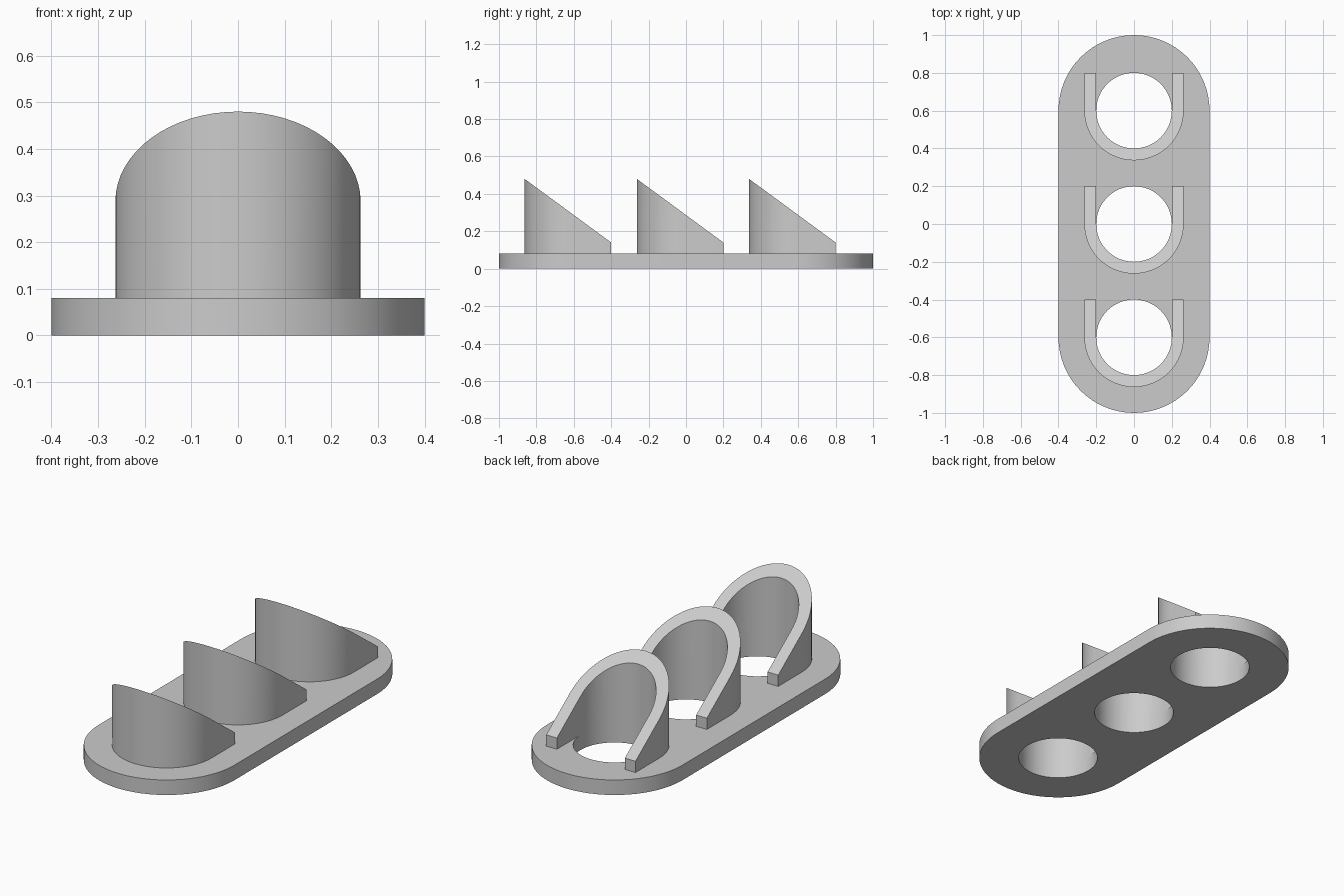
import bpy, bmesh
from math import sin, cos, pi, radians

cube = bpy.data.objects.get("Cube")
if cube:
    bpy.data.objects.remove(cube, do_unlink=True)

PLATE_R, PLATE_TOP, SPACING = 0.4, 0.08, 0.6
HOLE_R, HOOD_R = 0.2, 0.263
HOOD_HIGH, HOOD_LOW = 0.48, 0.14

grey = bpy.data.materials.new("light grey")
grey.use_nodes = True
colour = (0.6, 0.6, 0.6, 1)
grey.diffuse_color = colour
grey.node_tree.nodes["Principled BSDF"].inputs["Base Color"].default_value = colour


def arc(radius, start, end, cy=0.0, steps=32):
    """Points on an arc, angles in half turns."""
    angles = [pi * (start + (end - start) * i / steps) for i in range(steps + 1)]
    return [(radius * cos(a), cy + radius * sin(a)) for a in angles]


def prism(name, loops, bottom, top):
    """Fill the closed loops (inner ones are holes) and raise to top(y)."""
    bm = bmesh.new()
    edges = []
    for loop in loops:
        verts = [bm.verts.new((x, y, bottom)) for x, y in loop]
        edges += [bm.edges.new((v, verts[i - 1])) for i, v in enumerate(verts)]
    bmesh.ops.triangle_fill(bm, edges=edges, use_beauty=True)
    raised = bmesh.ops.extrude_face_region(bm, geom=bm.faces[:], use_keep_orig=True)
    for item in raised["geom"]:
        if isinstance(item, bmesh.types.BMVert):
            item.co.z = top(item.co.y)
    bmesh.ops.recalc_face_normals(bm, faces=bm.faces[:])
    mesh = bpy.data.meshes.new(name)
    bm.to_mesh(mesh)
    bm.free()
    mesh.materials.append(grey)
    obj = bpy.data.objects.new(name, mesh)
    bpy.context.collection.objects.link(obj)
    bpy.ops.object.select_all(action="DESELECT")
    obj.select_set(True)
    bpy.context.view_layer.objects.active = obj
    bpy.ops.object.shade_smooth_by_angle(angle=radians(30))
    return obj


# Round-ended base plate with three through holes
centres = (-SPACING, 0, SPACING)
outline = arc(PLATE_R, 0, 1, SPACING) + arc(PLATE_R, 1, 2, -SPACING)
holes = [arc(HOLE_R, 0, 2, cy, 64)[:-1] for cy in centres]
prism("base_plate", [outline] + holes, 0, lambda y: PLATE_TOP)

# U-shaped hoods, open at the back, with sloping tops
slope = (HOOD_LOW - HOOD_HIGH) / (HOLE_R + HOOD_R)
u_outline = ([(-HOOD_R, HOLE_R)] + arc(HOOD_R, 1, 2) + [(HOOD_R, HOLE_R)]
             + [(HOLE_R, HOLE_R)] + arc(HOLE_R, 2, 1) + [(-HOLE_R, HOLE_R)])
for place, cy in zip(("front", "middle", "back"), centres):
    hood = prism(place + "_hood", [u_outline], PLATE_TOP,
                 lambda y: HOOD_HIGH + slope * (y + HOOD_R))
    hood.location.y = cy
